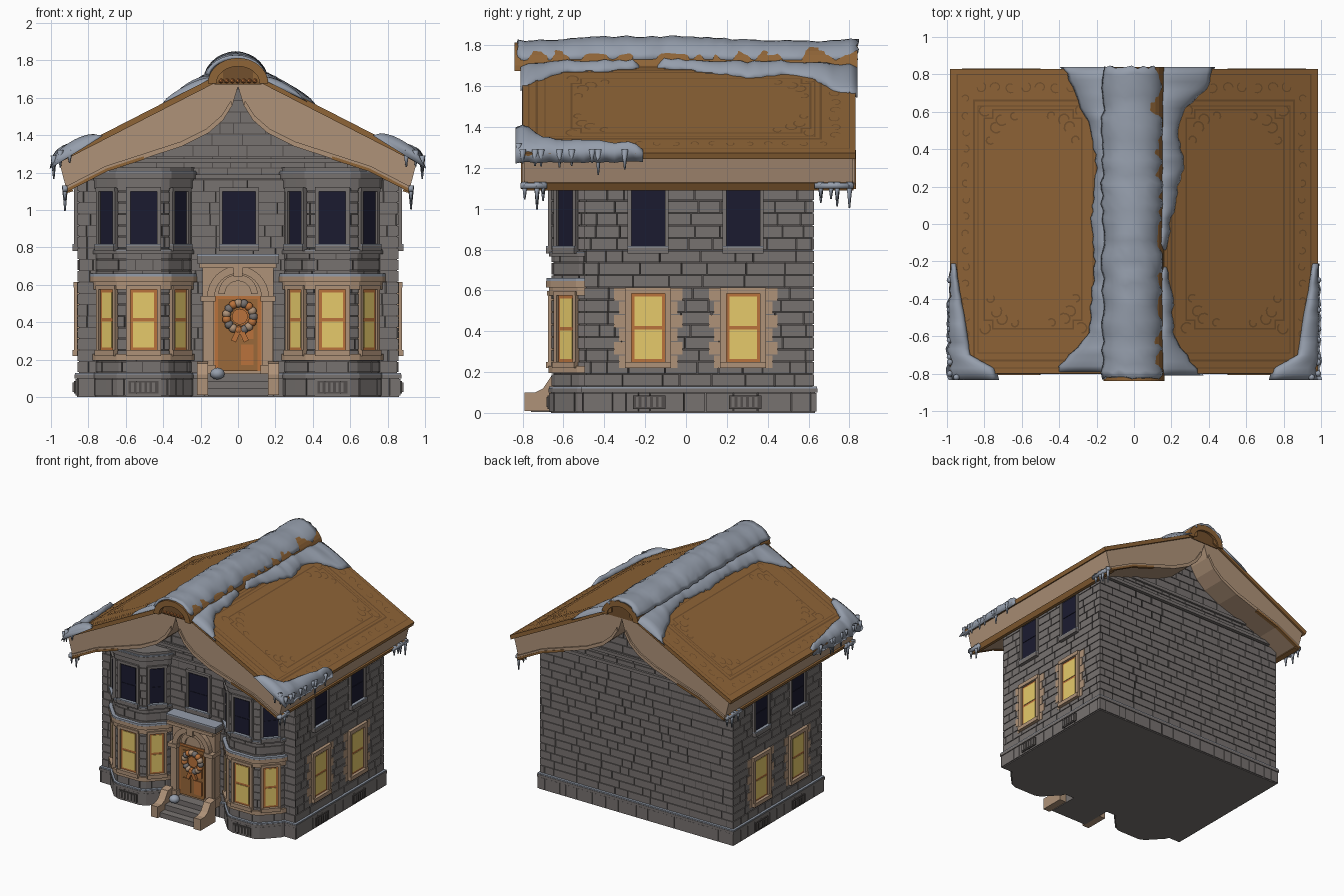
import bpy, bmesh, math, random
from mathutils import Matrix, Vector

random.seed(4)
if "Cube" in bpy.data.objects:
    bpy.data.objects.remove(bpy.data.objects["Cube"])

COLOURS = {"grey_stone": (.185, .168, .162), "dark_mortar": (.085, .076, .072), "roof_brown": (.275, .128, .038),
           "beige_trim": (.43, .29, .19), "blue_snow": (.3, .34, .41), "lit_glass": (.79, .59, .145),
           "night_glass": (.011, .011, .03), "orange_glow": (.49, .17, .045), "door_wood": (.32, .14, .042),
           "roof_groove": (.17, .08, .026)}
MATS = []
for key, rgb in COLOURS.items():
    m = bpy.data.materials.new(key)
    m.use_nodes = True
    m.diffuse_color = (*rgb, 1)
    bsdf = m.node_tree.nodes["Principled BSDF"]
    bsdf.inputs["Base Color"].default_value = (*rgb, 1)
    bsdf.inputs["Roughness"].default_value = .8
    MATS.append(m)
STONE, MORTAR, ROOF, TRIM, SNOW, LIT, NIGHT, ORANGE, WOOD, GROOVE = range(10)


def finish(name, bm, mat=None, smooth=False, fix=True):
    if fix:
        bmesh.ops.recalc_face_normals(bm, faces=bm.faces)
    for f in bm.faces:
        f.smooth = smooth
        if mat is not None:
            f.material_index = 0
    me = bpy.data.meshes.new(name)
    bm.to_mesh(me)
    bm.free()
    for m in (MATS if mat is None else [MATS[mat]]):
        me.materials.append(m)
    ob = bpy.data.objects.new(name, me)
    bpy.context.collection.objects.link(ob)
    return ob


def add_box(bm, M, lo, hi, mat):
    c, s = (Vector(lo) + Vector(hi)) / 2, Vector(hi) - Vector(lo)
    r = bmesh.ops.create_cube(bm, size=1, matrix=M @ Matrix.Translation(c) @ Matrix.Diagonal((*s, 1)))
    for f in {f for v in r["verts"] for f in v.link_faces}:
        f.material_index = mat


def add_prism(bm, pts, a, b, mat, axis="z"):
    at = (lambda p, h: (p[0], p[1], h)) if axis == "z" else (lambda p, h: (p[0], h, p[1]))
    A, B = [[bm.verts.new(at(p, h)) for p in pts] for h in (a, b)]
    n = len(pts)
    faces = [bm.faces.new(A), bm.faces.new(B[::-1])]
    faces += [bm.faces.new((A[i], B[i], B[(i + 1) % n], A[(i + 1) % n])) for i in range(n)]
    for f in faces:
        f.material_index = mat


def prism(name, pts, a, b, mat, axis="z"):
    bm = bmesh.new()
    add_prism(bm, pts, a, b, mat, axis)
    return finish(name, bm, mat)


def offset(path, d, closed=True):
    out, n = [], len(path)
    for i, p in enumerate(path):
        ns = []
        for a, b in ((i - 1, i), (i, i + 1)):
            if closed or (a >= 0 and b < n):
                t = (Vector(path[b % n]) - Vector(path[a % n])).normalized()
                ns.append(Vector((t.y, -t.x)))
        m = (ns[0] + ns[-1]).normalized()
        out.append(tuple(Vector(p) + m * d / max(.5, m.dot(ns[0]))))
    return out


# Bricks laid in courses along a plan path
def courses(bm, path, z0, z1, rows, wide, closed=False, gap=.0028, out=.008):
    pts = [Vector(p) for p in path] + ([Vector(path[0])] if closed else [])
    outer = [Vector(p) for p in offset(path, out, closed)]
    outer += [outer[0]] if closed else []
    dist = [0]
    for a, b in zip(pts, pts[1:]):
        dist.append(dist[-1] + (b - a).length)

    def at(s):
        i = max(j for j in range(len(pts) - 1) if dist[j] <= s + 1e-9)
        k = (s - dist[i]) / (dist[i + 1] - dist[i])
        return pts[i].lerp(pts[i + 1], k), outer[i].lerp(outer[i + 1], k)
    h = (z1 - z0) / rows
    for r in range(rows):
        lo, hi, s = z0 + r * h + gap, z0 + (r + 1) * h - gap, 0
        while s < dist[-1] - .02:
            e = min(s + wide * random.uniform(.5, 1.5), dist[-1])
            if dist[-1] - e < .04:
                e = dist[-1]
            cuts = [s + gap] + [d for d in dist if s + gap < d < e - gap] + [e - gap]
            cols = []
            for c in cuts:
                i, o = at(c)
                cols.append([bm.verts.new((*q, z)) for q, z in ((i, lo), (o, lo), (o, hi), (i, hi))])
            for a, b in zip(cols, cols[1:]):
                for k in range(3):
                    bm.faces.new((a[k], b[k], b[k + 1], a[k + 1]))
            bm.faces.new(cols[0])
            bm.faces.new(cols[-1][::-1])
            s = e


# House core, bays, base
HALF = [(.25, -.49), (.237, -.52), (.185, -.576), (.13, -.634), (.092, -.65)]
BAY = [(-x, y) for x, y in HALF] + HALF[::-1]
bays = {side: [(s * .505 + x, y) for x, y in BAY] for side, s in (("right", -1), ("left", 1))}
FOOT = [(-.85, .62), (-.85, -.49)] + bays["right"] + bays["left"] + [(.85, -.49), (.85, .62)]
EAVE = [(0, 1.66), (.03, 1.56), (.08, 1.48), (.16, 1.41), (.3, 1.34), (.5, 1.275), (.7, 1.21), (.915, 1.1)]
mirror = lambda pts: [(-x, z) for x, z in pts[::-1]]
gable = mirror([(x, z + .02) for x, z in EAVE[:-1]])[:-1] + [(x, z + .02) for x, z in EAVE[:-1]]
prism("wall_core", [(-.85, .05), (-.85, 1.16)] + gable + [(.85, 1.16), (.85, .05)], -.49, .62, MORTAR, "y")
prism("base_core", offset(FOOT, .012), 0, .1, STONE)
prism("base_ledge", offset(FOOT, .024), .1, .12, STONE)
prism("base_ledge_snow", offset(FOOT, .021), .12, .129, SNOW)
for side, p in bays.items():
    prism(side + "_bay_core", p, .05, 1.2, MORTAR)
    for name, z0, z1, d, mat in (("sill_band", .195, .23, .024, TRIM), ("lintel_band", .575, .615, .02, TRIM),
                                 ("belt", .615, .645, .035, TRIM), ("belt_snow", .645, .66, .034, SNOW),
                                 ("upper_sill", .765, .782, .022, STONE), ("upper_sill_snow", .782, .789, .02, SNOW),
                                 ("frieze", 1.115, 1.165, .015, STONE), ("cornice", 1.165, 1.2, .035, STONE),
                                 ("cornice_snow", 1.2, 1.208, .032, SNOW), ("cornice_top", 1.208, 1.228, .02, STONE)):
        prism(f"{side}_bay_{name}", offset(p, d), z0, z1, mat)
bm = bmesh.new()
courses(bm, FOOT, .13, 1.16, 17, .14, True)
courses(bm, offset(FOOT, .012), .004, .1, 1, .11, True)
for z in [1.165 + .06 * i for i in range(8)]:
    w = max(.03, next((a[0] + (b[0] - a[0]) * (a[1] - z) / (a[1] - b[1]) for a, b in zip(EAVE, EAVE[1:]) if b[1] <= z), .03))
    w = min(w + .03, .85)
    courses(bm, [(-w, -.49), (w, -.49)], z, z + .06, 1, .13)
    courses(bm, [(w, .62), (-w, .62)], z, z + .06, 1, .13)
finish("stone_blocks", bm, STONE)
bm = bmesh.new()
for z, w in ((1.165, .83), (1.25, .55)):
    for y in (-.5, .62):
        add_box(bm, Matrix(), (-w, y - .015, z), (w, y + .025, z + .025), STONE)
finish("gable_ledges", bm, STONE)


# Windows: surround, sash and two panes
def window(name, x, y, deg, w, z0, z1, lit, t, quoins=False):
    M = Matrix.Translation((x, y, 0)) @ Matrix.Rotation(math.radians(deg), 4, "Z")
    bm, h, mid = bmesh.new(), w / 2, (z0 + z1) / 2
    edge = TRIM if lit else STONE

    def b(x0, x1, za, zb, out, mat):
        add_box(bm, M, (x0, -out, za), (x1, .02, zb), mat)
    for s in (-1, 1):
        b(*sorted((s * h, s * (h + t))), z0, z1, .026, edge)
    b(-h - t, h + t, z1, z1 + t, .03, edge)
    b(-h - t, h + t, z0 - .03, z0, .036, edge)
    if not lit:
        b(-h - t, h + t, z0, z0 + .007, .0355, SNOW)
    b(-h, h, z0, z1, .012, ORANGE if lit else NIGHT)
    g = .015 if lit else .01
    for za, zb in ((z0 + g, mid - .009), (mid + .009, z1 - g)):
        b(-h + g, h - g, za, zb, .016, LIT if lit else NIGHT)
    if quoins:
        for i in range(6):
            q, za = h + t + (.055 if i % 2 else .03), z0 - .03 + i * (z1 - z0 + .06) / 6
            b(-q, q, za, za + (z1 - z0 + .06) / 6 - .004, .0105, TRIM)
    finish(name, bm)


LEVELS = (("lower", .25, .575, True), ("upper", .81, 1.1, False))
for level, z0, z1, lit in LEVELS:
    for side, s in (("right", -1), ("left", 1)):
        window(f"{side}_bay_{level}_window", s * .505, -.65, 0, .142, z0, z1, lit, .022)
        for k, word in ((-1, "inner"), (1, "outer")):
            window(f"{side}_bay_{level}_{word}_window", s * (.505 + k * .185), -.577, s * k * 47, .108, z0, z1, lit, .02)
        for y in (-.185, .28):
            window(f"{side}_{level}_window_{'front' if y < 0 else 'back'}", s * .85, y, s * 90, .165, z0, z1 + .01, lit, .03 if lit else .018, lit)
window("center_upper_window", .005, -.49, 0, .175, .81, 1.1, False, .02)

# Base vents
bm = bmesh.new()
for x, y, deg in [(s * .505, -.67, 0) for s in (-1, 1)] + [(s * .87, y, s * 90) for s in (-1, 1) for y in (-.18, .29)]:
    M = Matrix.Translation((x, y, 0)) @ Matrix.Rotation(math.radians(deg), 4, "Z")
    add_box(bm, M, (-.08, -.008, .02), (.08, .01, .085), MORTAR)
    for i in range(5):
        add_box(bm, M, (-.066 + i * .028, -.014, .028), (-.052 + i * .028, 0, .077), STONE)
finish("base_vents", bm)

# Entrance: surround, arch, door
I = Matrix()
arc = lambda r, z, h=1: [(r * math.cos(math.pi * i / 16), z + h * r * math.sin(math.pi * i / 16)) for i in range(17)]
bm = bmesh.new()
add_box(bm, I, (-.19, -.56, .1), (.19, -.48, .71), TRIM)
add_prism(bm, arc(.165, .535) + arc(.125, .535)[::-1], -.6, -.55, TRIM, "y")
add_prism(bm, arc(.105, .55) + arc(.07, .55)[::-1], -.575, -.55, TRIM, "y")
for s in (-1, 1):
    for x0, x1, d, z0, z1 in ((.13, .185, .595, .16, .52), (.12, .2, .61, .1, .17), (.12, .2, .61, .51, .54)):
        add_box(bm, I, (min(s * x0, s * x1), -d, z0), (max(s * x0, s * x1), -.5, z1), TRIM)
add_box(bm, I, (-.025, -.615, .645), (.025, -.55, .71), TRIM)
add_box(bm, I, (-.205, -.615, .69), (.205, -.49, .715), TRIM)
add_box(bm, I, (-.22, -.6, .715), (.22, -.48, .755), STONE)
add_box(bm, I, (-.22, -.6, .755), (.22, -.48, .765), SNOW)
add_box(bm, I, (-.125, -.567, .14), (.125, -.55, .54), ORANGE)
add_box(bm, I, (-.108, -.573, .14), (.105, -.55, .525), WOOD)
for s in (-1, 1):
    for z0, z1 in ((.17, .28), (.31, .5)):
        add_box(bm, I, (s * .05 - .034, -.58, z0), (s * .05 + .034, -.56, z1), WOOD if s < 0 else ORANGE)
finish("entrance", bm)
# Wreath of leaf lumps with a bow
bm = bmesh.new()
for i in range(15):
    a = i * math.tau / 15
    p = (.01 + .072 * math.cos(a), -.592, .43 + .072 * math.sin(a))
    r = bmesh.ops.create_icosphere(bm, subdivisions=2, radius=.024, matrix=Matrix.Translation(p))
    for f in {f for v in r["verts"] for f in v.link_faces}:
        f.material_index = (STONE, TRIM, ORANGE)[i % 3]
finish("wreath", bm, smooth=True)
bm = bmesh.new()
for s in (-1, 1):
    add_box(bm, Matrix.Translation((.01, -.6, .37)) @ Matrix.Rotation(s * .45, 4, "Y"), (-.014, -.01, -.08), (.014, .01, 0), ORANGE)
add_prism(bm, [(x + .01, z) for x, z in arc(.042, .43) + [(-x, .86 - z) for x, z in arc(.042, .43)][1:-1]], -.59, -.57, ORANGE, "y")
finish("wreath_bow", bm)
# Steps and cheek walls
bm = bmesh.new()
for y, z in ((-.76, .045), (-.7, .085), (-.64, .125)):
    add_box(bm, I, (-.16, y, .005), (.16, -.5, z), STONE)
for s in (-1, 1):
    cheek = [(-.6, .01), (-.6, .19), (-.66, .18), (-.7, .12), (-.74, .1), (-.79, .1), (-.79, .01)]
    A, B = [[bm.verts.new((s * x, y, z)) for y, z in cheek] for x in (.16, .22)]
    fs = [bm.faces.new(A), bm.faces.new(B)] + [bm.faces.new((A[i - 1], A[i], B[i], B[i - 1])) for i in range(7)]
    for f in fs:
        f.material_index = TRIM
finish("front_steps", bm)
bm = bmesh.new()
bmesh.ops.create_icosphere(bm, subdivisions=2, radius=.04, matrix=Matrix.Translation((-.11, -.65, .125)) @ Matrix.Diagonal((1, 1, .8, 1)))
finish("step_snow", bm, SNOW, True)

# Roof: deep curved eaves, slabs, ridge tube
roof_z = lambda x: 1.70 - (abs(x) - .15) * .512
half = EAVE[1:] + [(.958, 1.265), (.1, 1.70)]
prism("roof_eaves", [EAVE[0]] + half + mirror(half), -.79, .815, TRIM, "y")
for side, s in (("right", -1), ("left", 1)):
    slab = [(.08, roof_z(.08)), (.985, roof_z(.985)), (.975, roof_z(.985) - .03), (.08, roof_z(.08) - .035)]
    prism(side + "_roof_slab", [(s * x, z) for x, z in slab], -.8, .83, ROOF, "y")
    lip = EAVE[1:] + [(x + .008, z + .025) for x, z in EAVE[:0:-1]]
    rim = EAVE[-3:] + [(x + .004, z + .016) for x, z in EAVE[:-4:-1]]
    for end, y in (("front", -.803), ("back", .81)):
        prism(f"{side}_{end}_bargeboard_lip", [(s * x, z) for x, z in lip], y, y + .018, TRIM, "y")
        prism(f"{side}_{end}_bargeboard_rim", [(s * x, z - .004) for x, z in rim], y - .004, y + .022, ROOF, "y")
    prism(side + "_eave_rail", [(s * x, z) for x, z in ((.88, 1.1), (.915, 1.09), (.935, 1.125), (.9, 1.135))], -.795, .82, ROOF, "y")
prism("ridge_tube", arc(.162, 1.675, .85) + arc(.116, 1.675, .8)[::-1], -.84, .84, ROOF, "y")
prism("ridge_tube_fill", arc(.125, 1.67, .85), -.8, .82, GROOVE, "y")
bm = bmesh.new()
for i in range(7):
    bmesh.ops.create_icosphere(bm, subdivisions=1, radius=.014, matrix=Matrix.Translation((-.09 + .03 * i, -.8, 1.69)))
finish("ridge_beads", bm, ORANGE)


# Grooves and scrolls on the slopes
def ribbon(bm, s, pts, w, closed=False):
    L, R = offset(pts, w / 2, closed), offset(pts, -w / 2, closed)
    rows = [[bm.verts.new((s * x, y, roof_z(x) + .003)) for x, y in (a, b)] for a, b in zip(L, R)]
    for i in range(len(rows) - (not closed)):
        a, b = rows[i], rows[(i + 1) % len(rows)]
        f = bm.faces.new((a[0], b[0], b[1], a[1]))
        f.normal_update()
        if f.normal.z < 0:
            f.normal_flip()


def curl(cx, cy, r, a0, turn):
    return [(cx + r * (1 - .05 * i) * math.cos(a0 + turn * i / 8), cy + r * (1 - .05 * i) * math.sin(a0 + turn * i / 8)) for i in range(9)]


for side, s in (("right", -1), ("left", 1)):
    bm = bmesh.new()
    for x0, x1, y0, y1, w in ((.18, .945, -.77, .8, .006), (.2, .855, -.73, .66, .012), (.22, .835, -.69, .63, .006)):
        ribbon(bm, s, [(x0, y0), (x1, y0), (x1, y1), (x0, y1)], w, True)
    x0, x1, y0, y1, c = .28, .8, -.56, .61, .045
    ribbon(bm, s, [(x0 + c, y0), (x1 - c, y0), (x1 - c, y0 + c), (x1, y0 + c), (x1, y1 - c), (x1 - c, y1 - c),
                   (x1 - c, y1), (x0 + c, y1), (x0 + c, y1 - c), (x0, y1 - c), (x0, y0 + c), (x0 + c, y0 + c)], .009, True)
    for cx, kx in ((x0, 1), (x1, -1)):
        for cy, ky in ((y0, 1), (y1, -1)):
            a = math.atan2(ky, kx)
            for dx, dy, r in ((.06, .09, .035), (.09, .05, .035), (.03, .16, .025), (.16, .03, .025), (.0, .0, .035)):
                ribbon(bm, s, curl(cx + kx * dx, cy + ky * dy, r, a, 4), .008)
    for i in range(8):
        ribbon(bm, s, curl(.26 + i * .08, .73, .03, i * 2.1, 4.2), .006)
    for i in range(16):
        ribbon(bm, s, curl(.9, -.68 + i * .09, .022, i * 1.7, 4), .006)
    finish(side + "_roof_carving", bm, GROOVE, fix=False)


# Snow drifts lofted along the slopes
def drift(name, s, stations, h, drop=0):
    bm, rows, n = bmesh.new(), [], 9
    for (ya, a0, b0), (yb, a1, b1) in zip(stations, stations[1:]):
        steps = max(2, round((yb - ya) / .035))
        for k in range(steps + (yb == stations[-1][0])):
            t = k / steps
            y, a, b = ya + (yb - ya) * t, a0 + (a1 - a0) * t, b0 + (b1 - b0) * t + random.uniform(-.01, .01)
            end = .35 if y in (stations[0][0], stations[-1][0]) else random.uniform(.8, 1.15)
            row = []
            for i in range(n):
                u = i / (n - 1)
                x = a + (b - a) * u
                z = roof_z(x) - .01 + h * end * math.sin(math.pi * u) ** .5 - (drop if i == n - 1 else 0)
                row.append(bm.verts.new((s * x, y, z)))
            rows.append(row)
    for p, q in zip(rows, rows[1:]):
        for i in range(n):
            bm.faces.new((p[i], p[(i + 1) % n], q[(i + 1) % n], q[i]))
    bm.faces.new(rows[0])
    bm.faces.new(rows[-1])
    finish(name, bm, SNOW, True)


drift("left_ridge_drift_front", 1, [(-.81, .13, .38), (-.7, .13, .29), (-.58, .13, .21), (-.36, .13, .21), (-.23, .14, .17)], .045)
drift("left_ridge_drift_back", 1, [(-.14, .13, .17), (.1, .13, .22), (.3, .13, .27), (.5, .13, .24), (.62, .13, .28), (.72, .13, .4), (.84, .13, .44)], .045)
drift("right_ridge_drift", -1, [(-.79, .13, .44), (-.7, .13, .35), (-.58, .13, .25), (-.2, .13, .21), (0, .13, .24), (.3, .13, .2), (.55, .13, .25), (.7, .13, .33), (.84, .13, .39)], .045)
for side, s in (("right", -1), ("left", 1)):
    drift(side + "_eave_drift", s, [(-.835, .72, 1), (-.77, .74, 1), (-.7, .87, 1), (-.5, .9, .995), (-.35, .93, .995), (-.21, .95, .99)], .05, .03)
bm, rows = bmesh.new(), []
for j in range(44):
    y, r = -.825 + j * .0387, .152 + random.uniform(-.012, .012)
    hh = .128 + random.uniform(-.005, .006) + .012 * math.sin(j * .16 - 1)
    angs = [.25 + i * (math.pi - .5) / 12 for i in range(13)]
    rows.append([bm.verts.new((r * math.cos(a) - .012, y + random.uniform(-.01, .01), 1.695 + hh * math.sin(a))) for a in angs])
for p, q in zip(rows, rows[1:]):
    for i in range(12):
        bm.faces.new((p[i], p[i + 1], q[i + 1], q[i]))
cap = finish("ridge_snow", bm, SNOW, True)
solid = cap.modifiers.new("thickness", "SOLIDIFY")
solid.thickness, solid.offset = .02, 0

# Icicles along the eaves
bm = bmesh.new()
for s in (-1, 1):
    spots = [(.985, y, 1.27) for y in (-.8, -.74, -.71, -.62, -.56, -.46, -.43, -.3)] + [(.925, y, 1.11) for y in (-.79, -.73, -.7)]
    spots += [(.925, y, 1.11) for y in (.66, .71, .74, .8)] + [(x, -.82, 1.3) for x in (.9, .95)]
    for x, y, z in spots:
        d = random.uniform(.05, .14)
        bmesh.ops.create_cone(bm, segments=7, radius1=.004, radius2=.017, depth=d, cap_ends=True,
                              matrix=Matrix.Translation((s * x, y, z - d / 2 + .02)))
    for y0, y1 in ((-.81, -.68), (.63, .82)):
        add_box(bm, I, (s * .925 - .014, y0, 1.1), (s * .925 + .014, y1, 1.125), 0)
finish("icicles", bm, SNOW, True)
